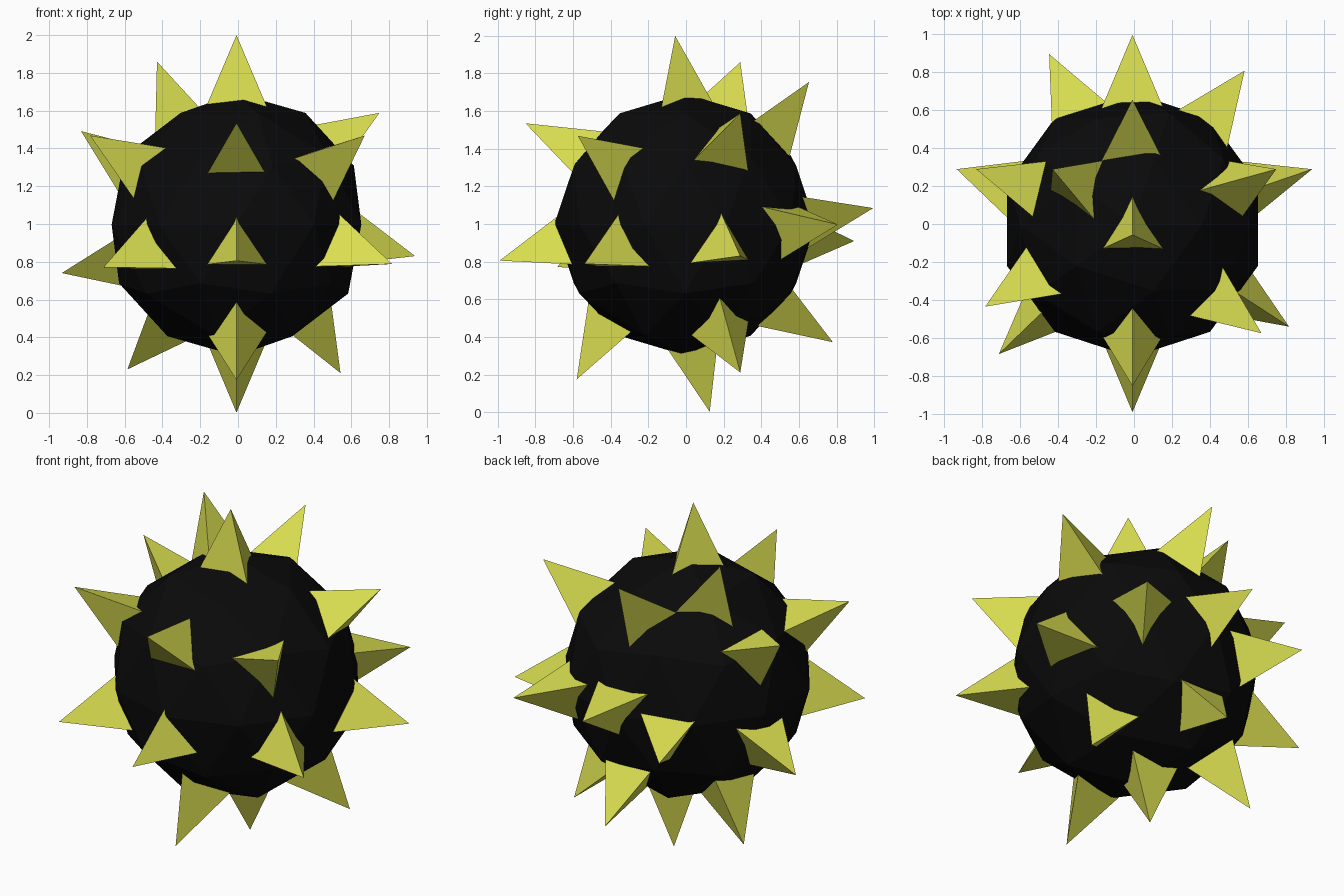
import bpy, bmesh
from math import radians, sin, cos, tau
from mathutils import Matrix, Vector

cube = bpy.data.objects.get("Cube")
if cube:
    bpy.data.objects.remove(cube, do_unlink=True)

CENTRE = Vector((-0.008, -0.005, 0.997))
BALL_RADIUS = 0.695
TIP, BASE, BASE_RADIUS = 1.004, 0.5, 0.25


def material(name, colour):
    mat = bpy.data.materials.new(name)
    mat.use_nodes = True
    mat.diffuse_color = colour
    bsdf = mat.node_tree.nodes["Principled BSDF"]
    bsdf.inputs["Base Color"].default_value = colour
    bsdf.inputs["Roughness"].default_value = 0.8
    return mat


def add_object(name, mesh, matrix):
    obj = bpy.data.objects.new(name, mesh)
    obj.matrix_world = Matrix.Translation(CENTRE) @ matrix
    bpy.context.collection.objects.link(obj)
    return obj


def rot(degrees, axis):
    return Matrix.Rotation(radians(degrees), 4, axis)


black = material("black", (0.003, 0.003, 0.003, 1))
yellow = material("yellow green", (0.7, 0.73, 0.08, 1))

# Faceted ball
ball_mesh = bpy.data.meshes.new("ball")
bm = bmesh.new()
bmesh.ops.create_icosphere(bm, subdivisions=2, radius=BALL_RADIUS)
bm.to_mesh(ball_mesh)
bm.free()
ball_mesh.materials.append(black)
add_object("ball", ball_mesh, Matrix())

# Three-sided spike pointing up, one ridge towards +y, base buried in the ball
spike_mesh = bpy.data.meshes.new("spike")
bm = bmesh.new()
tip = bm.verts.new((0, 0, TIP))
base = [bm.verts.new((BASE_RADIUS * sin(tau * i / 3), BASE_RADIUS * cos(tau * i / 3), BASE))
        for i in range(3)]
bm.faces.new(base)
for i in range(3):
    bm.faces.new((base[i], tip, base[(i + 1) % 3]))
bmesh.ops.recalc_face_normals(bm, faces=bm.faces)
bm.to_mesh(spike_mesh)
bm.free()
spike_mesh.materials.append(yellow)

# Spikes around the middle, front to back
for i, a in enumerate((3, 57.6, 101, 145, 187.5, 231.5, 275, 319)):
    add_object(f"middle_spike_{i + 1}", spike_mesh, rot(a, 'X'))

# Ring of spikes from side to side, leaning back
for i, a in enumerate((-26, 52, 100, 145, 217, 254.5, 301)):
    add_object(f"ring_spike_{i + 1}", spike_mesh, rot(a, 'Y') @ rot(-17, 'X') @ rot(90, 'Z'))

# Spikes at the corners: heading, tilt, twist
corners = {
    "front_right_lower_spike": (-46, 103, 0),
    "front_left_lower_spike": (57, 102, 0),
    "front_right_upper_spike": (119, -62, 12),
    "front_left_upper_spike": (230, -62, 12),
    "back_right_spike": (26, -95, 0),
    "back_left_spike": (-36, -90, 0),
}
for name, (heading, tilt, twist) in corners.items():
    add_object(name, spike_mesh, rot(heading, 'Z') @ rot(tilt, 'X') @ rot(twist, 'Z'))
